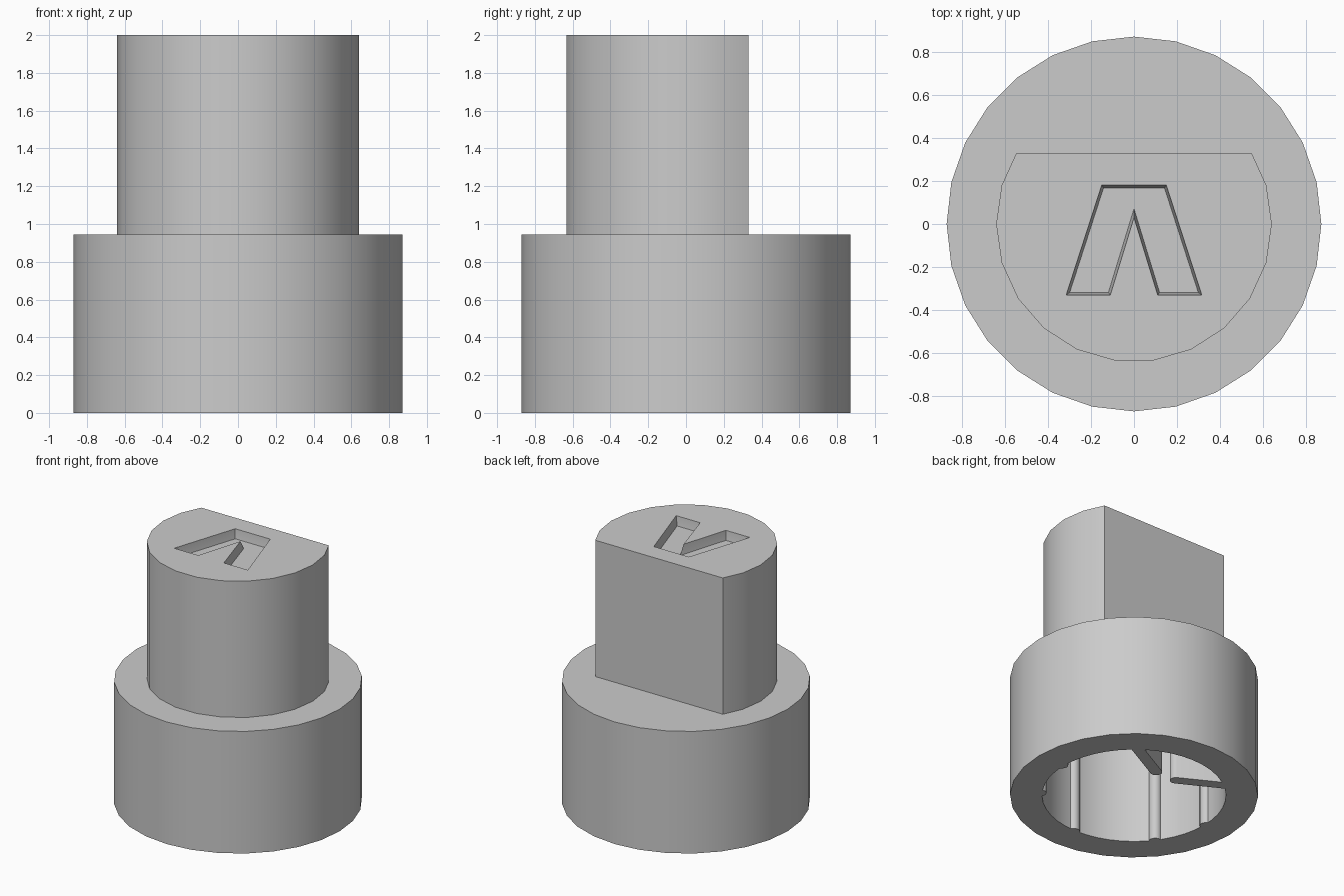
import bpy
import bmesh
from math import cos, sin, pi, radians, atan2

if "Cube" in bpy.data.objects:
    bpy.data.objects.remove(bpy.data.objects["Cube"], do_unlink=True)

GREY = (0.6, 0.6, 0.6, 1.0)
grey = bpy.data.materials.new("plain grey")
grey.use_nodes = True
grey.diffuse_color = GREY
grey.node_tree.nodes["Principled BSDF"].inputs["Base Color"].default_value = GREY

BASE_TOP, TOP, BORE_TOP = 0.945, 2.0, 0.85


def circle(radius, sides, cx=0.0, cy=0.0):
    return [(cx + radius * cos(2 * pi * k / sides), cy + radius * sin(2 * pi * k / sides))
            for k in range(sides)]


def prism(name, outline, z0, z1, taper=0.0, depth=0.0):
    """Upright prism; optionally a tapered extension below its bottom."""
    bm = bmesh.new()
    bottom = bm.faces.new([bm.verts.new((x, y, z0)) for x, y in outline])
    bmesh.ops.recalc_face_normals(bm, faces=[bottom])
    grown = bmesh.ops.extrude_face_region(bm, geom=[bottom], use_keep_orig=True)["geom"]
    for v in grown:
        if isinstance(v, bmesh.types.BMVert):
            v.co.z = z1
    bmesh.ops.recalc_face_normals(bm, faces=bm.faces[:])
    if taper:
        bmesh.ops.inset_region(bm, faces=[bottom], thickness=taper, use_even_offset=True)
        for v in bottom.verts:
            v.co.z = z0 - depth
    mesh = bpy.data.meshes.new(name)
    bm.to_mesh(mesh)
    bm.free()
    mesh.materials.append(grey)
    obj = bpy.data.objects.new(name, mesh)
    bpy.context.collection.objects.link(obj)
    return obj


def select_only(obj):
    bpy.ops.object.select_all(action='DESELECT')
    obj.select_set(True)
    bpy.context.view_layer.objects.active = obj


def cut(target, cutter):
    cutter.hide_render = True
    mod = target.modifiers.new("cut", 'BOOLEAN')
    mod.operation = 'DIFFERENCE'
    mod.solver = 'EXACT'
    mod.object = cutter
    select_only(target)
    bpy.ops.object.modifier_apply(modifier=mod.name)
    bpy.data.objects.remove(cutter, do_unlink=True)


def capsule(start, end, radius, steps=8):
    """Outline of a bar with rounded ends."""
    heading = atan2(end[1] - start[1], end[0] - start[0])
    points = []
    for centre, turn in ((end, -pi / 2), (start, pi / 2)):
        for k in range(steps + 1):
            a = heading + turn + pi * k / steps
            points.append((centre[0] + radius * cos(a), centre[1] + radius * sin(a)))
    return points


# Wide round base with a bore open at the bottom
base = prism("base", circle(0.87, 28), 0, BASE_TOP)
cut(base, prism("bore_cutter", circle(0.645, 44), -0.1, BORE_TOP))
parts = [base]

# Narrow stem with a flat back
FLAT_Y, FLAT_X = 0.33, 0.546
ring = [p for p in circle(0.64, 22) if p[1] < FLAT_Y]
ring.sort(key=lambda p: (atan2(p[1], p[0]) - pi / 2) % (2 * pi))
stem = prism("stem", [(-FLAT_X, FLAT_Y)] + ring + [(FLAT_X, FLAT_Y)], BASE_TOP, TOP)
parts.append(stem)

# Chevron recess in the top
half = [(0.15, 0.18), (0.315, -0.33), (0.11, -0.33)]
chevron = half + [(0, 0.03)] + [(-x, y) for x, y in reversed(half)]
cut(stem, prism("recess_cutter", chevron, TOP - 0.001, TOP + 0.1, taper=0.012, depth=0.07))

# Pair of slanted gripping fins inside the bore
for side, label in ((1, "left"), (-1, "right")):
    outline = capsule((side * 0.5, 0.57), (side * 0.09, 0.35), 0.042)
    parts.append(prism("grip_fin_" + label, outline, 0, BORE_TOP + 0.02))

# Small rounded ribs along the bore wall
for number, angle in enumerate((0, 180, 217, 270, 323)):
    a = radians(angle)
    outline = circle(0.045, 16, 0.66 * cos(a), 0.66 * sin(a))
    parts.append(prism(f"bore_rib_{number + 1}", outline, 0, BORE_TOP + 0.02))

for part in parts:
    select_only(part)
    bpy.ops.object.shade_smooth_by_angle(angle=radians(30))
